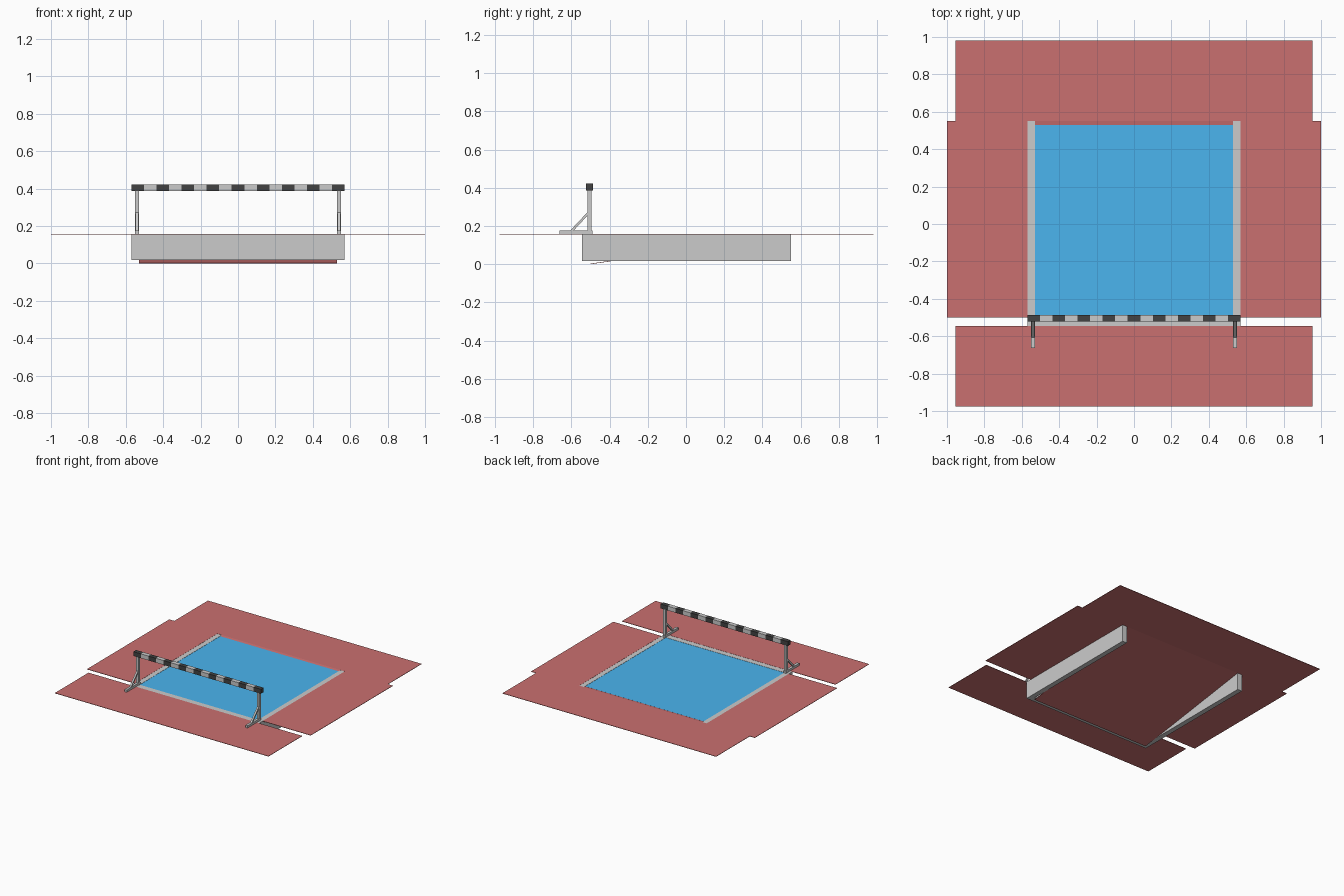
import bpy, bmesh
from mathutils import Vector

if "Cube" in bpy.data.objects:
    bpy.data.objects.remove(bpy.data.objects["Cube"])


def material(name, rgb):
    m = bpy.data.materials.new(name)
    m.diffuse_color = (*rgb, 1)
    m.use_nodes = True
    m.node_tree.nodes["Principled BSDF"].inputs["Base Color"].default_value = m.diffuse_color
    return m


RED = material("track_red", (0.59, 0.16, 0.16))
BLUE = material("water_blue", (0.07, 0.46, 0.86))
DARK = material("stripe_dark", (0.055, 0.055, 0.055))
TOP = 0.158         # track level
THICK = 0.003       # track and ramp sheet thickness
BASE, RIM = 0.017, 0.157    # pit wall bottom and top


def link(name, bm, mat=None):
    me = bpy.data.meshes.new(name)
    bm.to_mesh(me)
    bm.free()
    ob = bpy.data.objects.new(name, me)
    bpy.context.collection.objects.link(ob)
    if mat:
        me.materials.append(mat)
    return ob


def box(name, x, y, z, mat=None):
    bm = bmesh.new()
    bmesh.ops.create_cube(bm, size=1)
    for v in bm.verts:
        v.co = Vector([(a + b) / 2 + c * (b - a) for c, (a, b) in zip(v.co, (x, y, z))])
    return link(name, bm, mat)


def prism(name, x, profile, mat=None):
    """Extrude a y-z profile along x."""
    bm = bmesh.new()
    f = bm.faces.new([bm.verts.new((x[0], y, z)) for y, z in profile])
    ext = bmesh.ops.extrude_face_region(bm, geom=[f])
    for v in ext["geom"]:
        if isinstance(v, bmesh.types.BMVert):
            v.co.x = x[1]
    bmesh.ops.recalc_face_normals(bm, faces=bm.faces)
    return link(name, bm, mat)


# Track surface around the pit
SHEET = (TOP - THICK, TOP)
box("track_back", (-0.955, 0.955), (0.55, 0.98), SHEET, RED)
box("track_front", (-0.955, 0.955), (-0.975, -0.545), SHEET, RED)

# Pit: sloping floor, water and front wall
prism("pit_ramp", (-0.53, 0.53),
      [(-0.5, 0), (0.55, TOP - THICK), (0.55, TOP), (-0.5, THICK)], RED)
box("water", (-0.53, 0.53), (-0.5, 0.53), (0.154, 0.1555), BLUE)
box("front_wall", (-0.53, 0.53), (-0.545, -0.5), (BASE, RIM))

# Mirrored parts: side track, side wall, barrier stand
for side, s in (("left", -1), ("right", 1)):
    def span(a, b):
        return tuple(sorted((s * a, s * b)))
    box("track_" + side, span(0.57, 1.0), (-0.5, 0.55), SHEET, RED)
    box("side_wall_" + side, span(0.53, 0.57), (-0.545, 0.55), (BASE, RIM))
    box("post_" + side, span(0.53, 0.55), (-0.516, -0.494), (RIM, 0.389))
    box("foot_" + side, span(0.53, 0.55), (-0.663, -0.49), (TOP, 0.176))
    prism("brace_" + side, span(0.533, 0.547),
          [(-0.606, 0.176), (-0.588, 0.176), (-0.51, 0.26), (-0.51, 0.278)])

# Striped barrier beam
N, HALF = 17, 0.57
step = 2 * HALF / N
for i in range(N):
    x0 = -HALF + i * step
    box(f"beam_stripe_{i + 1}", (x0, x0 + step), (-0.522, -0.487), (0.387, 0.422),
        DARK if i % 2 == 0 else None)
